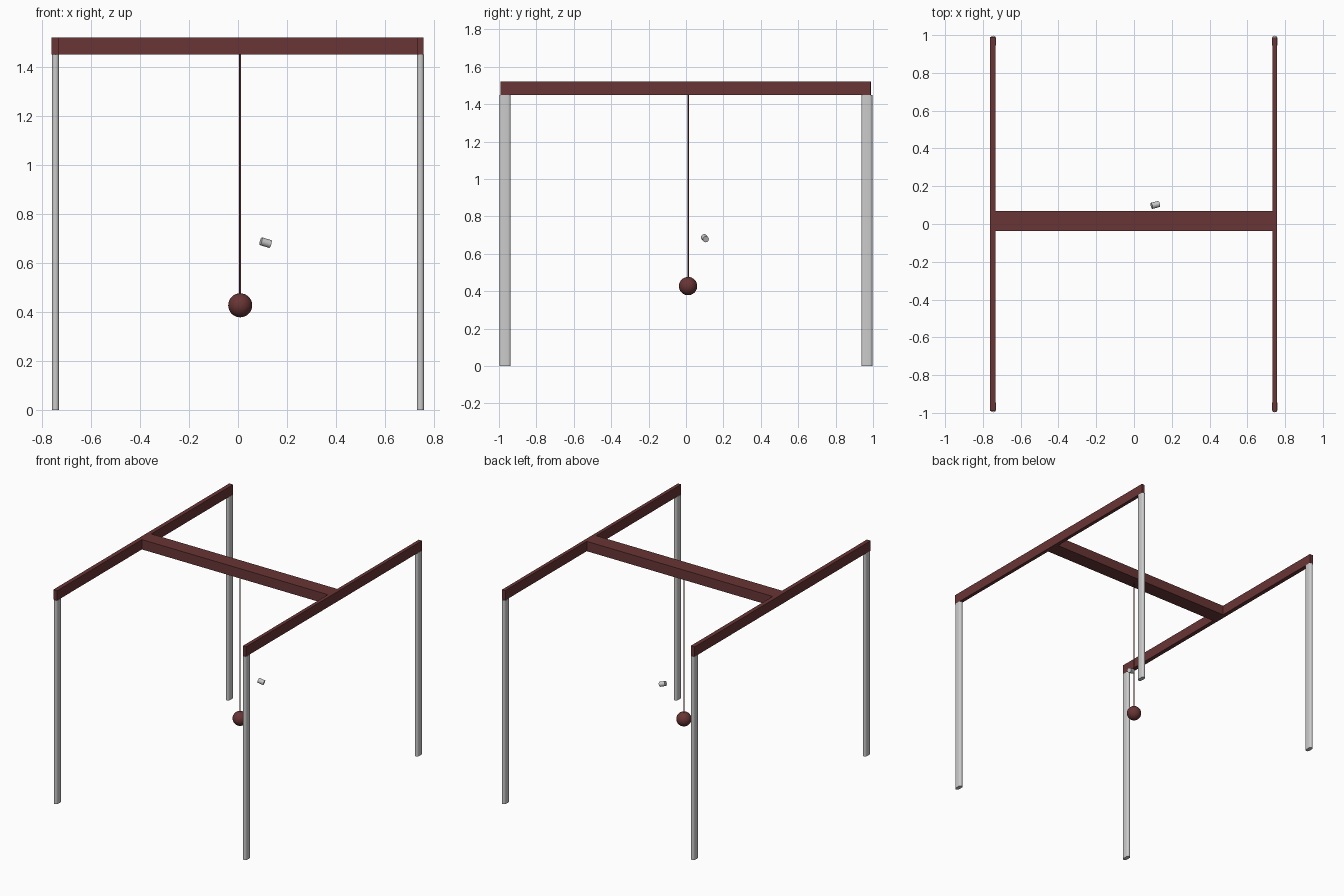
import bpy, bmesh, math
from mathutils import Vector

if "Cube" in bpy.data.objects:
    bpy.data.objects.remove(bpy.data.objects["Cube"])

wood = bpy.data.materials.new("dark_red")
wood.diffuse_color = (0.14, 0.035, 0.035, 1)
wood.use_nodes = True
wood.node_tree.nodes["Principled BSDF"].inputs["Base Color"].default_value = wood.diffuse_color


def finish(name, bm, mat=None, smooth=False):
    me = bpy.data.meshes.new(name)
    bmesh.ops.recalc_face_normals(bm, faces=bm.faces)
    bm.to_mesh(me)
    bm.free()
    ob = bpy.data.objects.new(name, me)
    bpy.context.collection.objects.link(ob)
    if mat:
        me.materials.append(mat)
    if smooth:
        bpy.ops.object.select_all(action='DESELECT')
        ob.select_set(True)
        bpy.context.view_layer.objects.active = ob
        bpy.ops.object.shade_smooth_by_angle(angle=math.radians(35))
    return ob


def box(name, lo, hi):
    bm = bmesh.new()
    bmesh.ops.create_cube(bm, size=1)
    for v in bm.verts:
        v.co = [(a + b) / 2 + c * (b - a) for a, b, c in zip(lo, hi, v.co)]
    finish(name, bm, wood)


def leg(name, x, y, h=1.45, r=0.0145, half=0.0155):
    # flat-sided upright with rounded front and back edges
    bm = bmesh.new()
    ring = []
    for side in (1, -1):
        for i in range(9):
            a = math.pi * i / 8
            ring.append(bm.verts.new((x + side * r * math.cos(a),
                                      y + side * (half + r * math.sin(a)), 0)))
    face = bm.faces.new(ring)
    ext = bmesh.ops.extrude_face_region(bm, geom=[face], use_keep_orig=True)
    for v in ext["geom"]:
        if isinstance(v, bmesh.types.BMVert):
            v.co.z = h
    finish(name, bm, smooth=True)


def rod(name, p, q, r, n, mat=None):
    p, q = Vector(p), Vector(q)
    d = q - p
    bm = bmesh.new()
    bmesh.ops.create_cone(bm, cap_ends=True, segments=n, radius1=r, radius2=r, depth=d.length)
    rot = d.to_track_quat('Z', 'Y')
    for v in bm.verts:
        v.co = rot @ v.co + (p + q) / 2
    finish(name, bm, mat, smooth=True)


# four legs
for sx, side in ((-1, "left"), (1, "right")):
    for sy, end in ((-1, "front"), (1, "back")):
        leg(f"{end}_{side}_leg", sx * 0.745, sy * 0.967)

# top frame: two side rails and a wide cross beam
box("left_rail", (-0.762, -0.99, 1.45), (-0.732, 0.99, 1.52))
box("right_rail", (0.733, -0.993, 1.45), (0.758, 0.987, 1.52))
box("cross_beam", (-0.735, -0.036, 1.45), (0.735, 0.07, 1.52))

# hanging cord and ball
rod("cord", (0.009, 0.011, 0.44), (0.009, 0.011, 1.46), 0.004, 16, wood)
bm = bmesh.new()
bmesh.ops.create_uvsphere(bm, u_segments=32, v_segments=16, radius=0.049)
bmesh.ops.translate(bm, verts=bm.verts, vec=(0.009, 0.011, 0.427))
finish("ball", bm, wood, smooth=True)

# small loose peg
rod("peg", (0.093, 0.096, 0.689), (0.132, 0.106, 0.677), 0.0165, 24)
